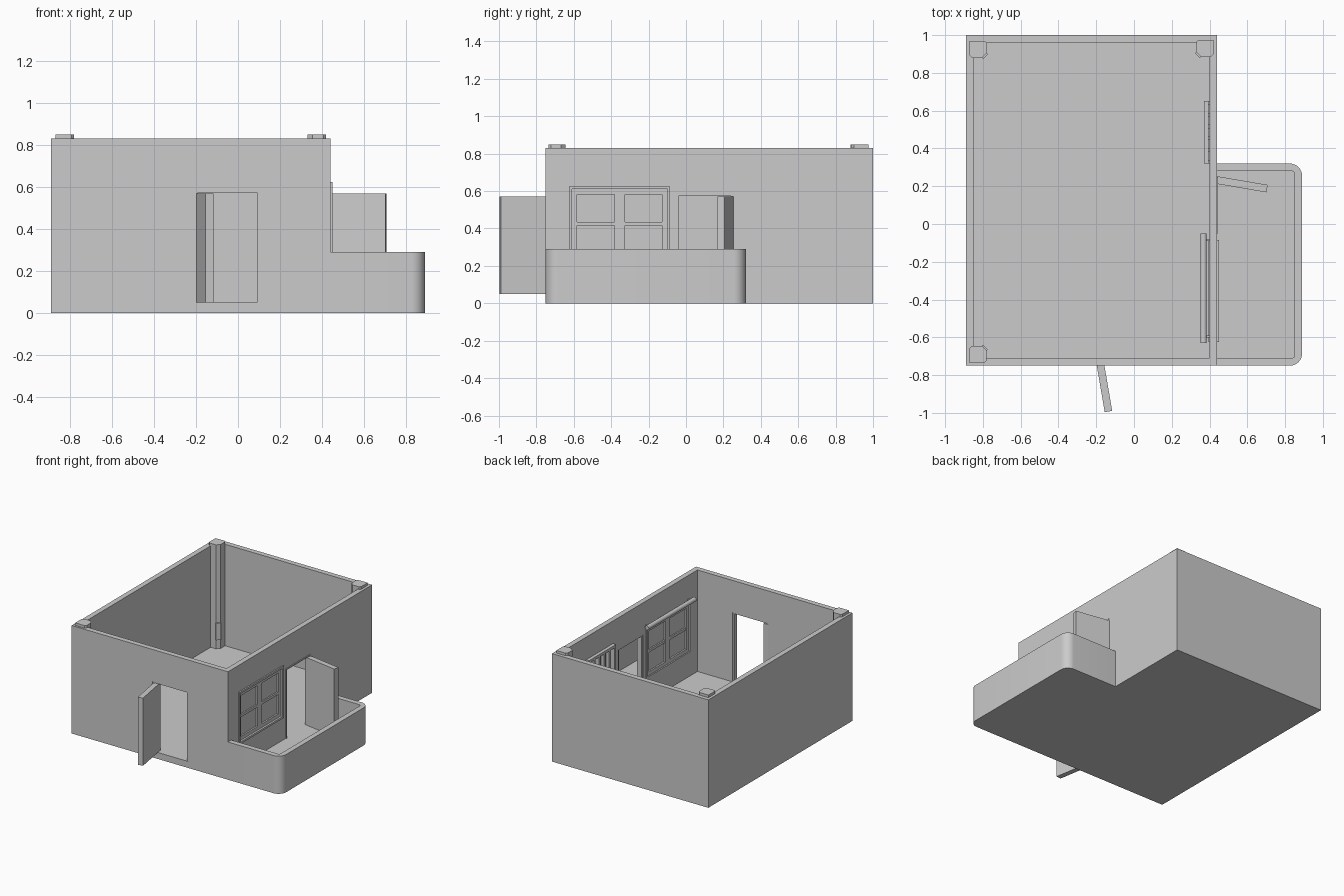
import bpy, bmesh
from math import sin, cos, pi, radians
from mathutils import Matrix

if "Cube" in bpy.data.objects:
    bpy.data.objects.remove(bpy.data.objects["Cube"])


def prism(name, pts, z0, z1):
    bm = bmesh.new()
    face = bm.faces.new([bm.verts.new((x, y, z0)) for x, y in pts])
    new = bmesh.ops.extrude_face_region(bm, geom=[face])["geom"]
    bmesh.ops.translate(bm, vec=(0, 0, z1 - z0),
                        verts=[v for v in new if isinstance(v, bmesh.types.BMVert)])
    bmesh.ops.recalc_face_normals(bm, faces=bm.faces)
    me = bpy.data.meshes.new(name)
    bm.to_mesh(me)
    bm.free()
    ob = bpy.data.objects.new(name, me)
    bpy.context.collection.objects.link(ob)
    return ob


def box(name, x0, x1, y0, y1, z0, z1):
    return prism(name, [(x0, y0), (x1, y0), (x1, y1), (x0, y1)], z0, z1)


def carve(ob, cutters):
    bpy.context.view_layer.objects.active = ob
    for c in cutters:
        c.hide_render = True
        m = ob.modifiers.new("cut", "BOOLEAN")
        m.operation, m.object, m.solver = "DIFFERENCE", c, "EXACT"
        bpy.ops.object.modifier_apply(modifier=m.name)
        bpy.data.objects.remove(c)


def smooth(ob):
    bpy.ops.object.select_all(action="DESELECT")
    ob.select_set(True)
    bpy.context.view_layer.objects.active = ob
    bpy.ops.object.shade_smooth_by_angle(angle=radians(30))


def rounded_right(x0, x1, y0, y1, r):
    """Rectangle whose two right-hand corners are rounded."""
    pts = [(x0, y0)]
    for cy, start in ((y0 + r, -pi / 2), (y1 - r, 0)):
        for i in range(9):
            a = start + i * pi / 16
            pts.append((x1 - r + r * cos(a), cy + r * sin(a)))
    return pts + [(x0, y1)]


# Room shell: floor and four walls with door and window openings
FLOOR = 0.05
room = box("room_walls", -0.89, 0.44, -0.75, 1.0, 0, 0.83)
carve(room, [
    box("cut_room", -0.85, 0.40, -0.71, 0.96, FLOOR, 1),
    box("cut_front_door", -0.20, 0.10, -0.8, -0.65, FLOOR, 0.585),
    box("cut_balcony_door", 0.35, 0.5, -0.05, 0.25, FLOOR, 0.585),
    box("cut_window", 0.35, 0.5, -0.62, -0.09, 0.23, 0.62),
])

# Balcony with rounded parapet
balcony = prism("balcony", rounded_right(0.44, 0.89, -0.75, 0.32, 0.065), 0, 0.29)
carve(balcony, [prism("cut_balcony",
                      rounded_right(0.43, 0.85, -0.71, 0.28, 0.015), FLOOR, 1)])
smooth(balcony)

# Door frames, slim and flush with the walls
for a, b, name in ((-0.20, -0.19, "left"), (0.09, 0.10, "right"), (-0.20, 0.10, "top")):
    z0 = 0.575 if name == "top" else FLOOR
    box("front_door_frame_" + name, a, b, -0.745, -0.715, z0, 0.585)
    box("balcony_door_frame_" + name, 0.405, 0.445, a + 0.15, b + 0.15, z0, 0.585)

# Open door leaves
leaf = box("front_door", 0, 0.04, -0.285, 0, FLOOR, 0.57)
leaf.matrix_world = Matrix.Translation((-0.203, -0.715, 0)) @ Matrix.Rotation(radians(9.7), 4, "Z")
leaf = box("balcony_door", 0, 0.285, -0.04, 0, FLOOR, 0.57)
leaf.matrix_world = Matrix.Translation((0.427, 0.255, 0)) @ Matrix.Rotation(radians(-9.7), 4, "Z")


# Window: rectangular rims nested as outer frame and two sashes
def rim(name, x0, x1, y0, y1, z0, z1, t):
    ob = box(name, x0, x1, y0, y1, z0, z1)
    carve(ob, [box("cut_rim", x0 - 1, x1 + 1, y0 + t, y1 - t, z0 + t, z1 - t)])


rim("window_frame", 0.395, 0.45, -0.625, -0.085, 0.225, 0.625, 0.015)
for side, y in (("left", -0.61), ("right", -0.355)):
    rim("window_sash_" + side, 0.405, 0.435, y, y + 0.255, 0.24, 0.61, 0.028)
    box("window_bar_" + side, 0.407, 0.433, y + 0.02, y + 0.235, 0.415, 0.435)
box("window_glass", 0.417, 0.423, -0.61, -0.10, 0.24, 0.61)

# Roller blind above the window, inside
bpy.ops.mesh.primitive_cylinder_add(vertices=16, radius=0.017, depth=0.58,
                                    location=(0.368, -0.34, 0.645),
                                    rotation=(pi / 2, 0, 0))
bpy.context.object.name = "roller_blind"
smooth(bpy.context.object)
for y in (-0.60, -0.09):
    box("blind_bracket", 0.368, 0.40, y, y + 0.01, 0.64, 0.65)

# Slatted rack on the inner wall
for z in (0.23, 0.64):
    box("rack_rail", 0.37, 0.395, 0.32, 0.65, z, z + 0.02)
for i in range(6):
    y = 0.32 + i * 0.062
    box("rack_slat", 0.372, 0.40, y, y + 0.02, 0.24, 0.65)

# Corner posts with chamfered inner edges, cap and small plate
for name, cx, cy, sx, sy in (("back_left", -0.825, 0.925, 1, -1),
                             ("back_right", 0.375, 0.93, -1, -1),
                             ("front_left", -0.825, -0.69, 1, 1)):
    def outline(h, c):
        p = [(-h, -h), (h - c / 2, -h), (h, c / 2 - h), (h, h - c),
             (h - c, h), (c / 2 - h, h), (-h, h - c / 2)]
        return [(cx + sx * x, cy + sy * y) for x, y in p]
    prism("post_" + name, outline(0.043, 0.024), FLOOR, 0.70)
    prism("post_cap_" + name, outline(0.045, 0.024), 0.70, 0.85)
    plate = box("post_plate_" + name, -0.018, 0.018, -0.008, 0.008, 0.12, 0.25)
    plate.matrix_world = (Matrix.Translation((cx + sx * 0.033, cy + sy * 0.033, 0))
                          @ Matrix.Rotation(-sx * sy * pi / 4, 4, "Z"))
